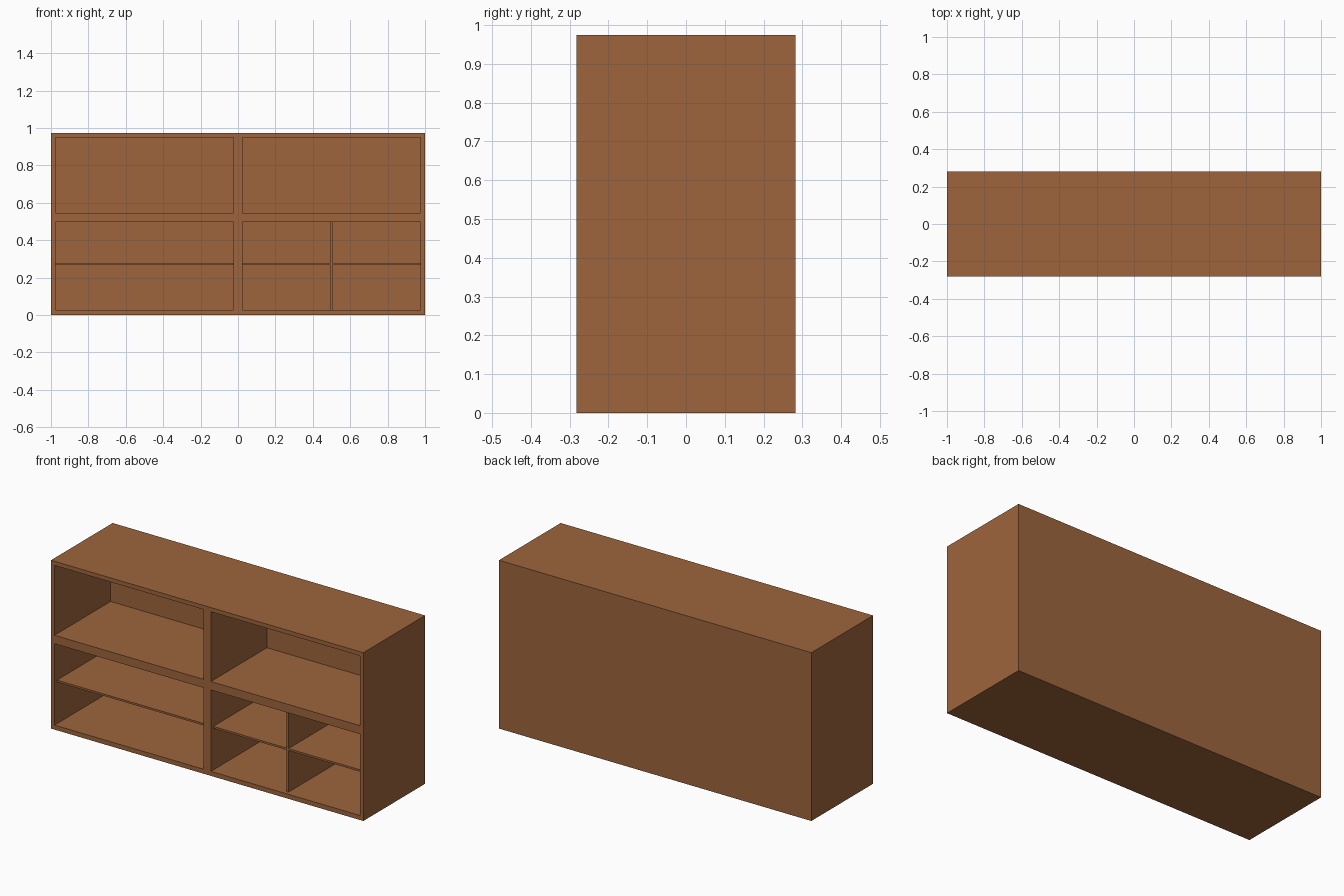
import bpy, bmesh
from mathutils import Matrix, Vector

if "Cube" in bpy.data.objects:
    bpy.data.objects.remove(bpy.data.objects["Cube"])

wood = bpy.data.materials.new("brown_wood")
wood.diffuse_color = (0.34, 0.13, 0.045, 1)
wood.use_nodes = True
wood.node_tree.nodes["Principled BSDF"].inputs["Base Color"].default_value = wood.diffuse_color


def boxes(name, spans):
    """One object made of boxes given as (x0, x1, y0, y1, z0, z1)."""
    bm = bmesh.new()
    for x0, x1, y0, y1, z0, z1 in spans:
        centre = Vector(((x0 + x1) / 2, (y0 + y1) / 2, (z0 + z1) / 2))
        size = Matrix.Diagonal((x1 - x0, y1 - y0, z1 - z0, 1))
        bmesh.ops.create_cube(bm, size=1, matrix=Matrix.Translation(centre) @ size)
    mesh = bpy.data.meshes.new(name)
    bm.to_mesh(mesh)
    bm.free()
    mesh.materials.append(wood)
    ob = bpy.data.objects.new(name, mesh)
    bpy.context.collection.objects.link(ob)
    return ob


FRONT, INNER_BACK = -0.282, 0.23
SHELF_FRONT = FRONT + 0.022
bays = [(-0.977, -0.024), (0.024, 0.977)]
rows = [(0.026, 0.497), (0.546, 0.95)]

# Solid carcass with four open bays cut into the front
carcass = boxes("cabinet_carcass", [(-1, 1, FRONT, 0.282, 0, 0.974)])
cutter = boxes("bay_cutter", [(x0, x1, FRONT - 0.1, INNER_BACK, z0, z1)
                              for x0, x1 in bays for z0, z1 in rows])
cutter.hide_render = True
cutter.hide_viewport = True
cut = carcass.modifiers.new("open_bays", 'BOOLEAN')
cut.operation = 'DIFFERENCE'
cut.solver = 'EXACT'
cut.object = cutter

# Thin shelves across both lower bays, slightly set back
for side, (x0, x1) in zip(("left", "right"), bays):
    boxes(side + "_shelf", [(x0, x1, SHELF_FRONT, INNER_BACK, 0.267, 0.278)])

# Upright divider in the lower right bay, above and below the shelf
for part, z0, z1 in (("lower", 0.026, 0.267), ("upper", 0.278, 0.497)):
    boxes(part + "_divider", [(0.494, 0.505, SHELF_FRONT, INNER_BACK, z0, z1)])
